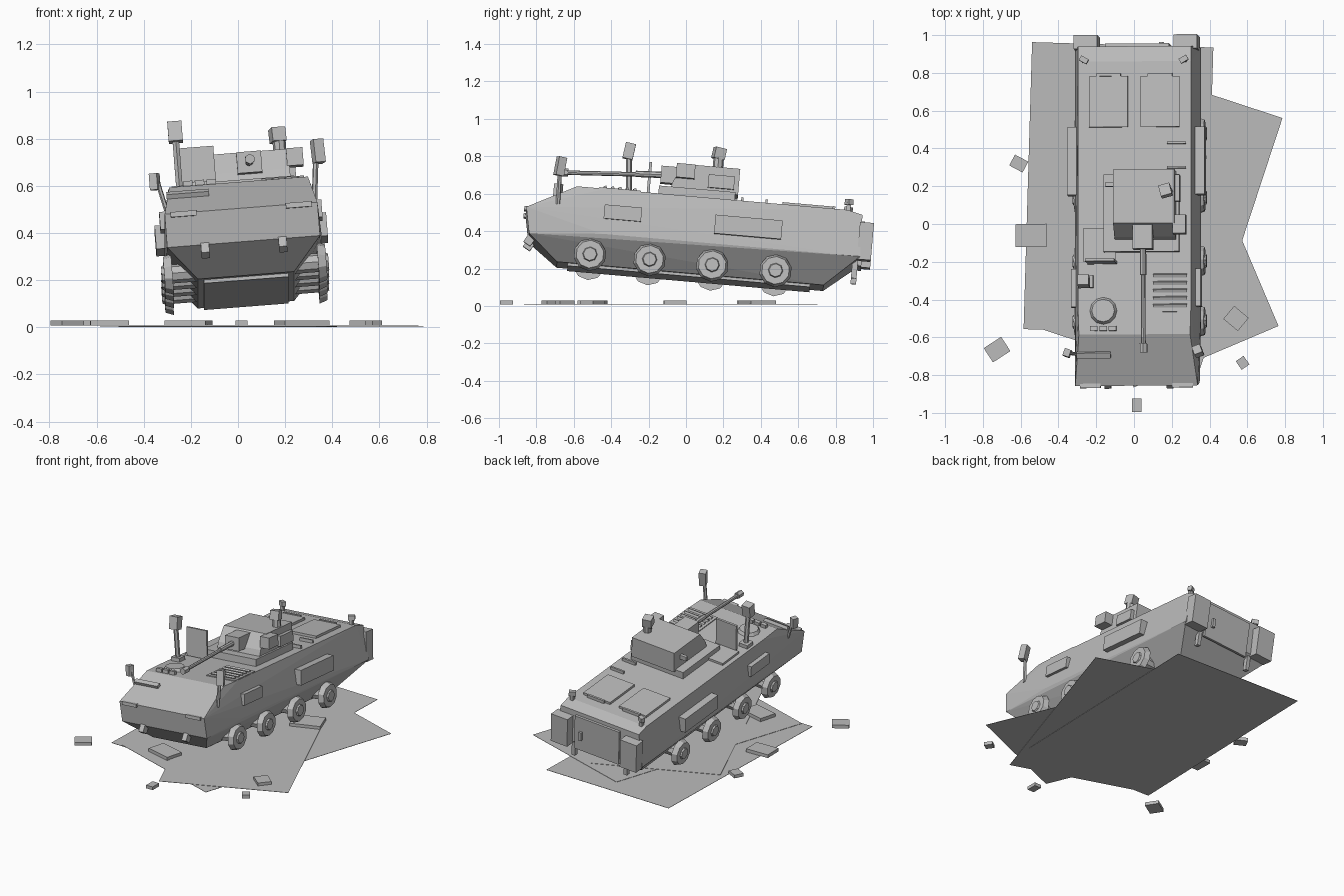
import bpy, bmesh
from math import radians, pi
from mathutils import Matrix, Vector

cube = bpy.data.objects.get("Cube")
if cube:
    bpy.data.objects.remove(cube, do_unlink=True)

grey = bpy.data.materials.new("plain_grey")
grey.use_nodes = True
COLOUR = (0.5, 0.5, 0.5, 1)
grey.diffuse_color = COLOUR
grey.node_tree.nodes["Principled BSDF"].inputs["Base Color"].default_value = COLOUR

# The wreck sits nose-up and rolled; parts are laid out level in this frame
TILT = (Matrix.Translation((0.02, 0, 0.34))
        @ Matrix.Rotation(radians(-5), 4, 'X') @ Matrix.Rotation(radians(-4.5), 4, 'Y'))
LEVEL = Matrix.Identity(4)
ROOF = 0.225


def finish(name, bm, frame=TILT):
    bmesh.ops.recalc_face_normals(bm, faces=bm.faces)
    mesh = bpy.data.meshes.new(name)
    bm.to_mesh(mesh)
    bm.free()
    mesh.materials.append(grey)
    obj = bpy.data.objects.new(name, mesh)
    obj.matrix_world = frame
    bpy.context.collection.objects.link(obj)
    return obj


def box(name, centre, size, turn=0, pitch=0, frame=TILT):
    bm = bmesh.new()
    place = (Matrix.Translation(centre) @ Matrix.Rotation(radians(turn), 4, 'Z')
             @ Matrix.Rotation(radians(pitch), 4, 'X') @ Matrix.Diagonal((*size, 1)))
    bmesh.ops.create_cube(bm, size=1, matrix=place)
    return finish(name, bm, frame)


def rod(name, start, end, r1, r2=None, sides=8):
    a, b = Vector(start), Vector(end)
    spin = (b - a).to_track_quat('Z', 'Y').to_matrix().to_4x4()
    bm = bmesh.new()
    bmesh.ops.create_cone(bm, cap_ends=True, segments=sides, radius1=r1,
                          radius2=r1 if r2 is None else r2, depth=(b - a).length,
                          matrix=Matrix.Translation((a + b) / 2) @ spin)
    return finish(name, bm)


def solid(name, points):
    bm = bmesh.new()
    for p in points:
        bm.verts.new(p)
    bmesh.ops.convex_hull(bm, input=bm.verts)
    bmesh.ops.dissolve_limit(bm, angle_limit=0.02, verts=bm.verts, edges=bm.edges)
    return finish(name, bm)


# Armoured hull: half-width, y and z of each corner, mirrored
corners = [(0.325, -0.867, 0.09), (0.325, -0.84, -0.05), (0.205, -0.678, -0.18),
           (0.295, -0.606, ROOF), (0.3, -0.45, ROOF), (0.3, 0.845, ROOF),
           (0.3, 0.927, 0.205), (0.335, -0.45, -0.02), (0.335, 0.935, -0.02),
           (0.205, 0.752, -0.18)]
solid("hull", [(s * x, y, z) for x, y, z in corners for s in (-1, 1)])
box("belly_plate", (0, 0.03, -0.185), (0.36, 1.3, 0.02))

# Mirrored side fittings
for s, side in ((1, "left"), (-1, "right")):
    for i, y in enumerate((-0.506, -0.186, 0.15, 0.49)):
        rod(f"{side}_axle_{i}", (s * 0.2, y, -0.135), (s * 0.32, y, -0.135), 0.04)
        rod(f"{side}_wheel_rim_{i}", (s * 0.31, y, -0.135), (s * 0.345, y, -0.135), 0.088, 0.075, 10)
        rod(f"{side}_wheel_hub_{i}", (s * 0.34, y, -0.135), (s * 0.355, y, -0.135), 0.042, 0.035, 8)
    box(f"{side}_short_locker", (s * 0.325, -0.35, 0.1), (0.04, 0.2, 0.075))
    box(f"{side}_long_locker", (s * 0.335, 0.325, 0.083), (0.06, 0.36, 0.1))
    box(f"{side}_rear_locker", (s * 0.265, 0.955, 0.065), (0.125, 0.075, 0.2))
    box(f"{side}_rear_hook", (s * 0.2, 0.91, -0.08), (0.025, 0.03, 0.1))
    box(f"{side}_headlight", (s * 0.245, -0.865, 0.085), (0.11, 0.025, 0.022))
    box(f"{side}_tow_eye", (s * 0.165, -0.835, -0.075), (0.035, 0.045, 0.05), pitch=-30)
    box(f"{side}_roof_hatch", (s * 0.137, 0.63, ROOF + 0.006), (0.205, 0.27, 0.02))
    box(f"{side}_hatch_hinge", (s * 0.137, 0.772, ROOF + 0.01), (0.13, 0.014, 0.022))
    box(f"{side}_rear_lamp_post", (s * 0.265, 0.85, ROOF + 0.02), (0.022, 0.022, 0.05))
    box(f"{side}_rear_lamp", (s * 0.265, 0.85, ROOF + 0.045), (0.045, 0.028, 0.03), turn=s * 30)

# Rear door with frame bars
box("rear_door", (0.01, 0.935, 0.06), (0.34, 0.018, 0.24))
box("rear_door_handle", (0.13, 0.95, 0.05), (0.02, 0.02, 0.06))

# Turret on its stepped base
box("turret_base", (0.04, 0.035, ROOF + 0.022), (0.4, 0.41, 0.05))
solid("turret_body", [(x, y, z) for x in (-0.1, 0.225)
                      for y, z in ((-0.11, 0.26), (-0.095, 0.31), (-0.03, 0.4), (0.255, 0.4), (0.255, 0.26))])
box("mantlet", (0.055, -0.1, 0.345), (0.105, 0.13, 0.09))
rod("gun_sleeve", (0.055, -0.15, 0.345), (0.055, -0.3, 0.338), 0.017)
rod("gun_barrel", (0.055, -0.15, 0.345), (0.055, -0.7, 0.31), 0.012)
rod("gun_muzzle", (0.055, -0.66, 0.313), (0.055, -0.71, 0.31), 0.022, sides=6)
box("turret_sight", (0.25, -0.035, 0.36), (0.07, 0.1, 0.075))
box("turret_side_bin", (0.235, 0.16, 0.32), (0.03, 0.14, 0.07))
box("turret_left_bracket", (-0.12, 0.18, 0.34), (0.05, 0.02, 0.03))
rod("optic_post", (0.19, 0.135, 0.39), (0.19, 0.135, 0.45), 0.028)
box("optic_head", (0.185, 0.135, 0.475), (0.06, 0.06, 0.06), turn=15, pitch=-8)

# Open commander hatch with its coaming and lid
box("hatch_coaming", (-0.185, -0.13, ROOF + 0.005), (0.17, 0.18, 0.02))
box("hatch_lid", (-0.17, -0.225, ROOF + 0.1), (0.155, 0.015, 0.19))

# Driver hatch and periscopes
rod("driver_hatch", (-0.165, -0.48, ROOF - 0.005), (-0.165, -0.48, ROOF + 0.02), 0.075, 0.06, 12)
for i in range(3):
    box(f"driver_periscope_{i}", (-0.215 + i * 0.05, -0.575, ROOF + 0.008), (0.04, 0.025, 0.03))

# Engine grille: frame and slats
box("grille_frame", (0.19, -0.375, ROOF), (0.215, 0.225, 0.012))
for i in range(5):
    box(f"grille_slat_{i}", (0.19, -0.455 + i * 0.04, ROOF + 0.008), (0.18, 0.016, 0.018), pitch=25)

# Mast, mirrors and small roof fittings
box("mast_base", (-0.25, -0.325, ROOF + 0.01), (0.065, 0.065, 0.03))
rod("mast_post", (-0.25, -0.325, ROOF), (-0.25, -0.345, 0.46), 0.016, sides=6)
box("mast_head", (-0.25, -0.345, 0.48), (0.06, 0.055, 0.085), pitch=-8)
rod("left_mirror_post", (0.315, -0.7, 0.12), (0.335, -0.705, 0.3), 0.012, sides=6)
box("left_mirror", (0.345, -0.705, 0.32), (0.045, 0.045, 0.1), turn=20, pitch=-6)
rod("right_mirror_post", (-0.315, -0.7, 0.12), (-0.345, -0.705, 0.25), 0.01, sides=6)
box("right_mirror", (-0.355, -0.705, 0.245), (0.035, 0.04, 0.07), turn=-20)
box("glacis_strip", (-0.22, -0.71, 0.18), (0.18, 0.03, 0.025), pitch=27)
for i, y in enumerate((0.28, 0.41)):
    box(f"roof_rail_{i}", (0.225, y, ROOF + 0.008), (0.1, 0.012, 0.025))

# Scorched ground sheets: starting corner, width, length, turn
sheets = [((0.375, -0.585), 0.96, 1.52, -1.7), ((0.33, -0.826), 0.88, 1.46, -18.2),
          ((0.765, -0.54), 0.833, 1.35, 23)]
for i, ((x, y), w, l, turn) in enumerate(sheets):
    bm = bmesh.new()
    place = (Matrix.Translation((x, y, 0.002 + i * 0.003)) @ Matrix.Rotation(radians(turn), 4, 'Z')
             @ Matrix.Translation((-w / 2, l / 2, 0)) @ Matrix.Diagonal((w, l, 0.002, 1)))
    bmesh.ops.create_cube(bm, size=1, matrix=place)
    finish(f"ground_sheet_{i}", bm, LEVEL)

# Scattered rubble slabs: x, y, width, depth, turn
rubble = [(-0.545, -0.06, 0.165, 0.12, 1), (-0.61, 0.32, 0.08, 0.065, -28),
          (-0.725, -0.665, 0.11, 0.09, 33), (0.015, -0.96, 0.05, 0.07, 0),
          (0.54, -0.5, 0.1, 0.09, -40), (0.575, -0.735, 0.05, 0.055, 35),
          (0.27, 0.38, 0.2, 0.14, 20), (-0.21, -0.5, 0.18, 0.12, -15)]
for i, (x, y, w, d, turn) in enumerate(rubble):
    box(f"rubble_{i}", (x, y, 0.018), (w, d, 0.022), turn=turn, frame=LEVEL)
